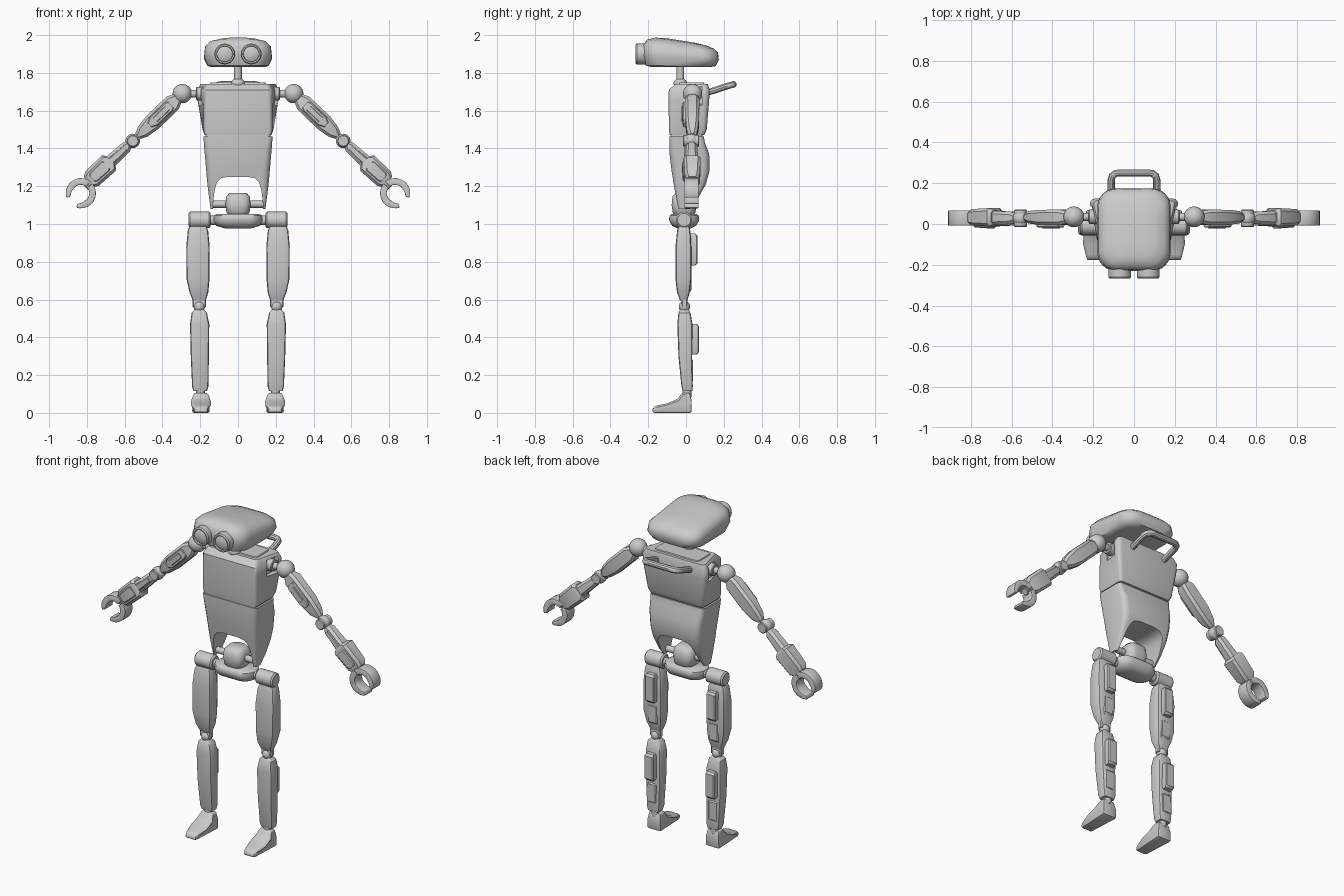
import bpy, bmesh, math
from mathutils import Matrix, Vector

if "Cube" in bpy.data.objects:
    bpy.data.objects.remove(bpy.data.objects["Cube"])

GREY = bpy.data.materials.new("light grey")
GREY.diffuse_color = (0.6, 0.6, 0.6, 1)
GREY.use_nodes = True
GREY.node_tree.nodes["Principled BSDF"].inputs["Base Color"].default_value = GREY.diffuse_color


def finish(ob, mirror=False, bevel=0, angle=35):
    """Shared material, shading, optional bevel and left/right mirror."""
    ob.data.materials.clear()
    ob.data.materials.append(GREY)
    bpy.ops.object.select_all(action='DESELECT')
    ob.select_set(True)
    bpy.context.view_layer.objects.active = ob
    if bevel:
        b = ob.modifiers.new("bevel", 'BEVEL')
        b.width, b.segments, b.limit_method = bevel, 2, 'ANGLE'
        bpy.ops.object.modifier_apply(modifier="bevel")
    bpy.ops.object.shade_smooth_by_angle(angle=math.radians(angle))
    if mirror:
        m = ob.modifiers.new("mirror", 'MIRROR')
        m.use_mirror_merge = False
    return ob


def from_bm(name, bm):
    bmesh.ops.recalc_face_normals(bm, faces=bm.faces[:])
    me = bpy.data.meshes.new(name)
    bm.to_mesh(me)
    bm.free()
    ob = bpy.data.objects.new(name, me)
    bpy.context.collection.objects.link(ob)
    return ob


def loft(name, secs, mat=Matrix(), n=3):
    """Rounded-rectangle sections: (height, cx, cy, half x, half y, corner)."""
    bm = bmesh.new()
    rings = []
    for z, cx, cy, hx, hy, r in secs:
        ring = []
        r = min(r, hx * .98, hy * .98)
        for q, (sx, sy) in enumerate(((1, 1), (-1, 1), (-1, -1), (1, -1))):
            for i in range(n + 1):
                a = math.pi / 2 * (q + i / n)
                ring.append(bm.verts.new(mat @ Vector((
                    cx + sx * (hx - r) + r * math.cos(a),
                    cy + sy * (hy - r) + r * math.sin(a), z))))
        rings.append(ring)
    for a, b in zip(rings, rings[1:]):
        for i in range(len(a)):
            j = (i + 1) % len(a)
            bm.faces.new((a[i], a[j], b[j], b[i]))
    bm.faces.new(rings[0])
    bm.faces.new(rings[-1])
    return from_bm(name, bm)


def prism(name, pts, y0, y1, axis='Y'):
    """Outline extruded along y (points x,z) or along x (points y,z)."""
    bm = bmesh.new()
    put = (lambda p, d: (p[0], d, p[1])) if axis == 'Y' else (lambda p, d: (d, p[0], p[1]))
    a = [bm.verts.new(put(p, y0)) for p in pts]
    b = [bm.verts.new(put(p, y1)) for p in pts]
    bm.faces.new(a)
    bm.faces.new(b)
    for i in range(len(a)):
        j = (i + 1) % len(a)
        bm.faces.new((a[i], a[j], b[j], b[i]))
    return from_bm(name, bm)


def ball(name, c, r, scale=(1, 1, 1), mirror=False):
    bm = bmesh.new()
    bmesh.ops.create_uvsphere(bm, u_segments=24, v_segments=14, radius=r,
                              matrix=Matrix.Translation(c) @ Matrix.Diagonal((*scale, 1)))
    return finish(from_bm(name, bm), mirror)


def turned(name, a, b, profile, mirror=False, seg=24):
    """Profile of (distance, radius) turned about the line from a to b."""
    a, b = Vector(a), Vector(b)
    d = (b - a).normalized()
    mat = Matrix.Translation(a) @ d.to_track_quat('Z', 'Y').to_matrix().to_4x4()
    bm = bmesh.new()
    rings = [[bm.verts.new(mat @ Vector((r * math.cos(2 * math.pi * i / seg),
                                         r * math.sin(2 * math.pi * i / seg), t)))
              for i in range(seg)] for t, r in profile]
    for p, q in zip(rings, rings[1:]):
        for i in range(seg):
            j = (i + 1) % seg
            bm.faces.new((p[i], p[j], q[j], q[i]))
    bm.faces.new(rings[0])
    bm.faces.new(rings[-1])
    return finish(from_bm(name, bm), mirror)


def rod(name, a, b, r, mirror=False, c=.004):
    L = (Vector(b) - Vector(a)).length
    return turned(name, a, b, [(0, r - c), (c, r), (L - c, r), (L, r - c)], mirror)


def cut(ob, cutter):
    m = ob.modifiers.new("cut", 'BOOLEAN')
    m.object, m.operation, m.solver = cutter, 'DIFFERENCE', 'EXACT'
    bpy.context.view_layer.objects.active = ob
    bpy.ops.object.modifier_apply(modifier="cut")
    bpy.data.objects.remove(cutter)


# Head: rounded box whose roof slopes down to the back
head = loft("head", [(f, 0, -.028, hx, hy, r) for f, hx, hy, r in (
    (0, .135, .15, .08), (.05, .162, .185, .09), (.35, .18, .202, .09), (.68, .174, .198, .09),
    (.86, .15, .178, .09), (.96, .105, .135, .08), (1, .05, .08, .05))], n=6)
for v in head.data.vertices:
    v.co.z = 1.83 + v.co.z * (.145 - .16 * (v.co.y + .05))
finish(head, angle=50)

# Eyes, neck
turned("eye", (.07, -.18, 1.9), (.07, -.3, 1.9),
       [(0, .055), (.08, .055), (.087, .05), (.087, .043), (.078, .041), (.083, .03), (.087, .012)], True)
rod("neck", (0, -.03, 1.74), (0, -.03, 1.85), .02)
ball("neck_base", (0, -.03, 1.745), .036, (1, 1, .75))

# Chest: wider at the back, sloped front lip, shoulder recesses
chest = loft("chest", [(1.472, 0, .005, .178, .092, .02), (1.5, 0, .01, .185, .1, .02),
                       (1.66, 0, .015, .196, .108, .025), (1.71, 0, .017, .197, .108, .025),
                       (1.742, 0, .03, .18, .085, .02)])
for v in chest.data.vertices:
    k = min(1, max(0, (v.co.z - 1.47) / .2))
    v.co.x *= 1 + .1 * k * (1 if v.co.y > 0 else -.8)
for s in (-1, 1):
    cut(chest, prism("recess_cutter", [(s * x, z) for x, z in (
        (.185, 1.635), (.3, 1.6), (.3, 1.735), (.185, 1.725))], .0, .085))
finish(chest)
loft_top = loft("top_plate", [(1.735, 0, .03, .15, .07, .02), (1.748, 0, .03, .145, .065, .02)])
finish(loft_top)
finish(loft("waist_seam", [(1.45, 0, .003, .172, .085, .02), (1.48, 0, .003, .172, .085, .02)]))

# Abdomen: tapers to two side flaps around an arch
abdomen = loft("abdomen", [
    (1.08, 0, -.01, .145, .03, .015), (1.13, 0, .005, .152, .055, .02),
    (1.21, 0, .02, .162, .085, .03), (1.28, 0, .024, .168, .1, .035),
    (1.37, 0, .018, .176, .105, .035), (1.43, 0, .006, .181, .094, .025),
    (1.464, 0, .003, .183, .091, .02)])
half = [(.132, 1.0), (.131, 1.12), (.124, 1.18), (.112, 1.22), (.09, 1.242), (.05, 1.25)]
cut(abdomen, prism("arch_cutter", half + [(-x, z) for x, z in reversed(half)], -.3, .3))
finish(abdomen)

# Back handle
side = [(.112, .09, 1.688), (.112, .215, 1.729), (.106, .236, 1.735), (.09, .248, 1.738), (.07, .25, 1.739)]
path = side + [(-x, y, z) for x, y, z in reversed(side)]
cu = bpy.data.curves.new("back_handle", 'CURVE')
cu.dimensions, cu.bevel_depth, cu.bevel_resolution, cu.use_fill_caps = '3D', .018, 3, True
sp = cu.splines.new('POLY')
sp.points.add(len(path) - 1)
for p, co in zip(sp.points, path):
    p.co = (*co, 1)
handle = bpy.data.objects.new("back_handle", cu)
bpy.context.collection.objects.link(handle)
bpy.ops.object.select_all(action='DESELECT')
handle.select_set(True)
bpy.context.view_layer.objects.active = handle
bpy.ops.object.convert(target='MESH')
finish(bpy.context.object)

# Pelvis and hips
rod("waist_axle", (-.14, -.01, 1.105), (.14, -.01, 1.105), .019)
finish(loft("waist_hub", [(1.04, 0, -.01, .045, .045, .04), (1.06, 0, -.01, .061, .06, .04),
                          (1.1, 0, -.01, .066, .066, .04), (1.145, 0, -.01, .063, .062, .04),
                          (1.165, 0, -.01, .045, .045, .04)], n=5), angle=60)
finish(loft("pelvis", [(.977, 0, -.01, .07, .035, .035), (.99, 0, -.01, .115, .063, .06),
                       (1.02, 0, -.01, .132, .08, .075), (1.045, 0, -.01, .128, .077, .07),
                       (1.054, 0, -.01, .11, .065, .06)], n=6), angle=50)
rod("hip_axle", (.1, -.01, 1.02), (.17, -.01, 1.02), .025, True)
rod("hip_joint", (.145, -.01, 1.022), (.262, -.01, 1.022), .043, True, .008)

# Legs
finish(loft("thigh", [(.595, .205, -.012, .035, .02, .012), (.64, .207, -.014, .05, .034, .014),
                      (.71, .212, -.014, .061, .042, .016), (.88, .212, -.014, .062, .042, .016),
                      (.965, .212, -.012, .054, .035, .014), (.988, .212, -.012, .045, .028, .012)], n=2), True)
finish(loft("knee_fork", [(.56, .205, -.008, .036, .016, .006), (.61, .205, -.008, .036, .016, .006)], n=1), True)
ball("knee", (.205, -.008, .562), .03, mirror=True)
finish(loft("calf", [(.115, .2, .008, .036, .026, .01), (.14, .2, .006, .043, .03, .012),
                     (.3, .202, -.004, .048, .036, .014), (.47, .203, -.006, .051, .04, .016),
                     (.53, .205, -.008, .04, .032, .012), (.55, .205, -.008, .02, .02, .01)], n=2), True)
for name, z0, z1, y in (("thigh_pack", .78, .95, .038), ("calf_pack", .31, .47, .046),
                        ("thigh_lower_pack", .64, .76, .018), ("calf_lower_pack", .16, .29, .026)):
    d = .022 if "lower" not in name else .012
    finish(loft(name, [(z0, .205, y - .004, .024, d - .006, .004), (z0 + .012, .205, y, .03, d, .005),
                       (z1 - .012, .205, y, .03, d, .005), (z1, .205, y - .004, .024, d - .006, .004)], n=1), True)

# Feet
rod("ankle", (.198, .005, .08), (.198, .005, .13), .024, True)
foot = prism("foot", [(.03, 0), (-.175, 0), (-.18, .02), (-.16, .038), (-.1, .05), (-.045, .073),
                      (-.022, .106), (.022, .106), (.03, .06)], -.047, .047, 'X')
for v in foot.data.vertices:
    v.co.x = .196 + v.co.x * (.78 if v.co.y < -.15 or v.co.z > .09 else 1)
finish(foot, True, .012)

# Arms
def along(a, b):
    """Frame with z from a to b and y kept along world y."""
    z = Vector((b[0] - a[0], 0, b[1] - a[1])).normalized()
    y = Vector((0, 1, 0))
    x = y.cross(z)
    m = Matrix((x, y, z)).transposed().to_4x4()
    return Matrix.Translation((a[0], .03, a[1])) @ m

upper, fore = along((.295, 1.69), (.555, 1.44)), along((.56, 1.437), (.80, 1.215))
rod("shoulder_axle", (.17, .035, 1.69), (.28, .035, 1.69), .02, True)
rod("shoulder_collar", (.18, .035, 1.69), (.222, .035, 1.69), .035, True)
ball("shoulder", (.295, .035, 1.69), .051, mirror=True)

def limb(name, mat, secs, c=.014):
    finish(loft(name, [(t, 0, cy, hx, hy, c) for t, cy, hx, hy in secs], mat, 1), True)

limb("upper_arm", upper, [(.035, .003, .03, .03), (.07, .003, .046, .038), (.22, .003, .047, .036),
                          (.29, .003, .036, .03), (.325, .003, .02, .02)])
limb("upper_arm_panel", upper, [(.085, -.036, .022, .008), (.1, -.036, .03, .012),
                                (.21, -.036, .03, .012), (.24, -.036, .016, .008)], .005)
limb("upper_arm_inset", upper, [(.11, -.048, .016, .005), (.2, -.048, .016, .005)], .003)
rod("elbow", (.557, -.015, 1.44), (.557, .07, 1.44), .031, True)
ball("elbow_ball", (.557, .028, 1.44), .038, mirror=True)
limb("forearm", fore, [(.025, 0, .02, .022), (.045, 0, .03, .03), (.15, 0, .034, .034), (.175, .002, .036, .036)])
limb("forearm_panel", fore, [(.05, -.03, .016, .008), (.15, -.032, .018, .008)], .004)
limb("cuff", fore, [(.155, .003, .04, .036), (.17, .003, .055, .045), (.29, .003, .052, .04), (.315, .003, .038, .032)])
limb("cuff_panel", fore, [(.185, -.042, .026, .007), (.195, -.042, .032, .009),
                          (.275, -.038, .03, .009), (.29, -.038, .022, .007)], .005)

# Claw hands: two curved fingers opening away from the arm
rod("wrist", (.78, .03, 1.225), (.81, .03, 1.197), .024, True)
for name, a0, a1 in (("upper_finger", 130, -18), ("lower_finger", 140, 288)):
    arc = [math.radians(a0 + (a1 - a0) * i / 10) for i in range(11)]
    inner = [.045 + .012 * max(0, i - 7) / 3 for i in range(11)]
    pts = [(.832 + .08 * math.cos(a), 1.163 + .08 * math.sin(a)) for a in arc]
    pts += [(.832 + r * math.cos(a), 1.163 + r * math.sin(a)) for a, r in reversed(list(zip(arc, inner)))]
    finish(prism(name, pts, -.008, .066), True, .003)
